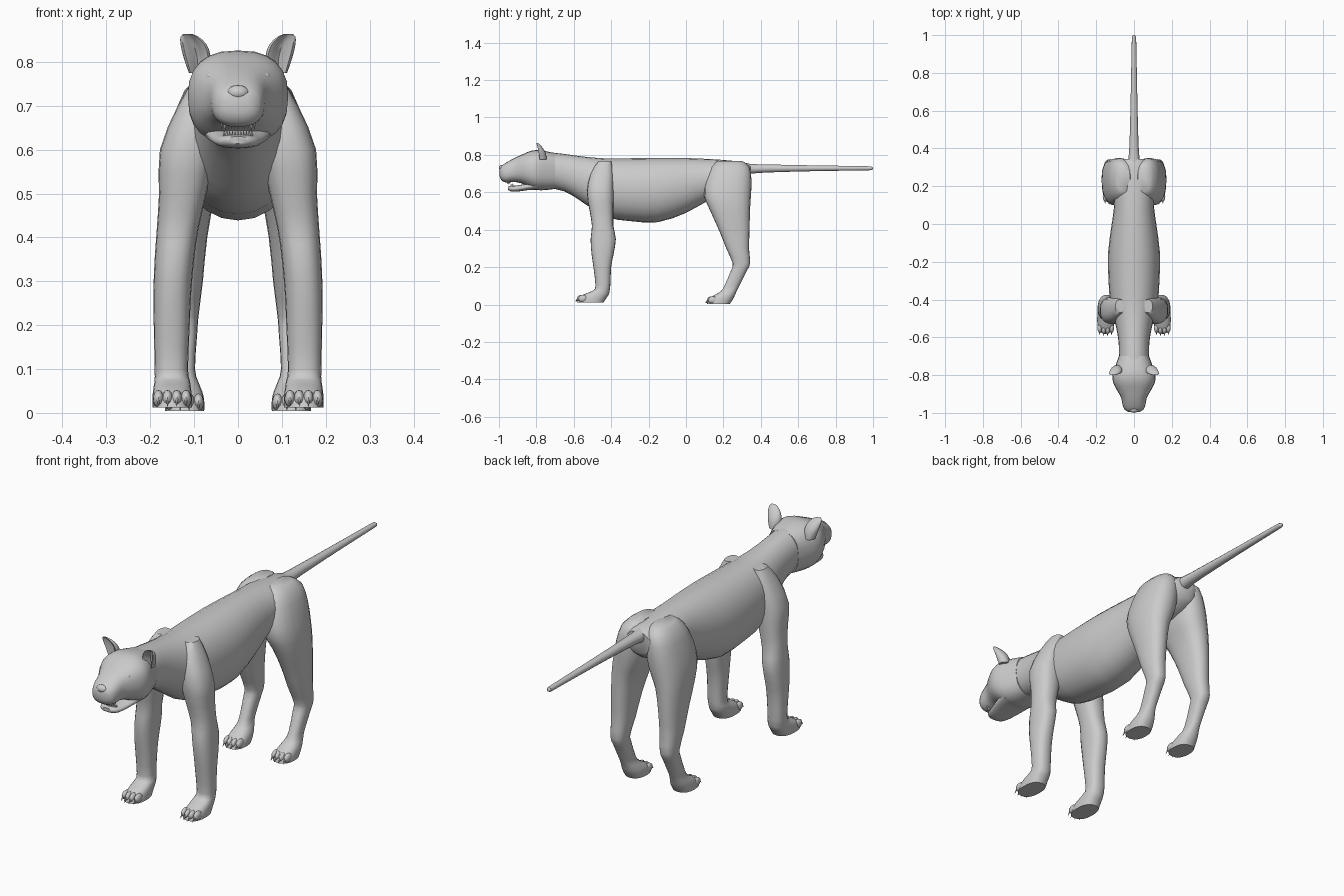
import bpy, bmesh
from math import sin, cos, pi
from mathutils import Vector, Matrix


def catmull(rows, steps):
    """Smoothly interpolate extra rows between the given ones."""
    out = []
    for i in range(len(rows) - 1):
        p0, p1 = rows[max(i - 1, 0)], rows[i]
        p2, p3 = rows[i + 1], rows[min(i + 2, len(rows) - 1)]
        for s in range(steps):
            t = s / steps
            out.append([0.5 * (2 * b + (c - a) * t + (2 * a - 5 * b + 4 * c - d) * t * t
                               + (3 * b - a - 3 * c + d) * t ** 3)
                        for a, b, c, d in zip(p0, p1, p2, p3)])
    return out + [list(rows[-1])]


def finish(name, bm, mirror=False):
    bmesh.ops.recalc_face_normals(bm, faces=bm.faces[:])
    me = bpy.data.meshes.new(name)
    bm.to_mesh(me)
    bm.free()
    ob = bpy.data.objects.new(name, me)
    bpy.context.collection.objects.link(ob)
    if mirror:
        mod = ob.modifiers.new("mirror", 'MIRROR')
        mod.use_clip = False
        mod.use_mirror_merge = False
    bpy.ops.object.select_all(action='DESELECT')
    ob.select_set(True)
    bpy.context.view_layer.objects.active = ob
    bpy.ops.object.shade_smooth_by_angle(angle=0.9)
    return ob


def loft(name, rows, axis, n=2.0, seg=20, steps=2, mirror=False, dent=0.0):
    """Rows are (position, x0, x1, b0, b1); b is y for axis Z and z for axis Y."""
    bm = bmesh.new()
    rings = []
    for t, x0, x1, b0, b1 in catmull(rows, steps):
        ring = []
        for k in range(seg):
            a = 2 * pi * k / seg
            c, s = cos(a), sin(a)
            u = abs(c) ** (2 / n) * (1 if c > 0 else -1)
            v = abs(s) ** (2 / n) * (1 if s > 0 else -1)
            if s < 0:
                v *= 1 - dent * s ** 4
            x = (x0 + x1) / 2 + u * (x1 - x0) / 2
            b = (b0 + b1) / 2 + v * (b1 - b0) / 2
            ring.append(bm.verts.new((x, b, t) if axis == 'Z' else (x, t, b)))
        rings.append(ring)
    for r, q in zip(rings, rings[1:]):
        for k in range(seg):
            j = (k + 1) % seg
            bm.faces.new((r[k], r[j], q[j], q[k]))
    bm.faces.new(rings[0])
    bm.faces.new(rings[-1])
    return finish(name, bm, mirror)


def sym(rows):
    """(y, top, bottom, half width) to symmetric loft rows."""
    return [(y, -w, w, lo, hi) for y, hi, lo, w in rows]


def ball(bm, centre, size):
    m = Matrix.Translation(centre) @ Matrix.Diagonal((*size, 1))
    bmesh.ops.create_uvsphere(bm, u_segments=12, v_segments=8, radius=1, matrix=m)


def spike(bm, base, tip, r):
    base, tip = Vector(base), Vector(tip)
    d = tip - base
    m = Matrix.Translation((base + tip) / 2) @ d.to_track_quat('Z', 'Y').to_matrix().to_4x4()
    bmesh.ops.create_cone(bm, cap_ends=True, segments=6, radius1=r, radius2=0.0005,
                          depth=d.length, matrix=m)


# Torso and neck
loft("torso", sym([
    (-0.74, .815, .625, .08), (-0.65, .805, .605, .08), (-0.58, .795, .565, .088),
    (-0.5, .786, .51, .105), (-0.42, .781, .465, .125), (-0.3, .782, .446, .135),
    (-0.15, .784, .44, .137), (0.0, .783, .49, .118), (0.1, .779, .545, .105),
    (0.2, .773, .58, .105), (0.3, .762, .61, .09), (0.345, .748, .65, .06)]), 'Y', n=2.1, seg=24)

# Skull and muzzle
loft("head", sym([
    (-0.70, .808, .618, .08), (-0.75, .82, .612, .098), (-0.80, .826, .612, .114),
    (-0.84, .818, .628, .110), (-0.88, .80, .648, .090), (-0.92, .782, .655, .068),
    (-0.96, .76, .652, .060), (-0.985, .742, .662, .048), (-0.996, .725, .685, .026)]),
    'Y', n=2.5, seg=24)

# Lower jaw, hanging slightly open
loft("lower_jaw", sym([
    (-0.79, .67, .614, .08), (-0.85, .648, .611, .068), (-0.90, .637, .604, .055),
    (-0.935, .634, .604, .042), (-0.952, .630, .614, .022)]), 'Y', n=2.4)

# Nose pad
bm = bmesh.new()
ball(bm, (0, -0.982, .73), (.026, .018, .017))
finish("nose", bm)

# Eyes
bm = bmesh.new()
ball(bm, (.06, -0.888, .766), (.014, .012, .011))
finish("eye", bm, mirror=True)

# Teeth: two curved rows with four longer canines
bm = bmesh.new()
for i in range(-5, 6):
    x = i * .0075
    y = -0.955 + 9 * x * x
    size = 1.5 if abs(i) == 4 else 1
    spike(bm, (x, y, .663), (x, y, .657 - .011 * size), .004 * size)
    spike(bm, (x * .85, y + .02, .628), (x * .85, y + .018, .635 + .008 * size), .0035 * size)
finish("teeth", bm)

# Cupped ears
loft("ear", [
    (.775, .07, .112, -.795, -.745), (.81, .062, .124, -.80, -.75),
    (.84, .072, .131, -.802, -.768), (.857, .09, .131, -.803, -.784),
    (.864, .106, .124, -.803, -.793)], 'Z', mirror=True, dent=1.4)

# Front legs, shoulder down to paw
loft("front_leg", [
    (.765, .05, .098, -.47, -.40), (.70, .04, .137, -.51, -.388),
    (.60, .05, .178, -.53, -.387), (.50, .072, .180, -.515, -.388),
    (.42, .09, .185, -.503, -.388), (.35, .10, .190, -.51, -.375),
    (.27, .107, .193, -.505, -.387), (.20, .11, .192, -.495, -.40),
    (.10, .114, .190, -.484, -.405), (.075, .11, .190, -.497, -.408),
    (.055, .107, .193, -.545, -.412), (.035, .105, .195, -.573, -.425),
    (.012, .105, .195, -.582, -.44)], 'Z', n=2.4, mirror=True)

# Hind legs, hip down to paw with a bent hock
loft("hind_leg", [
    (.768, .02, .085, .17, .30), (.735, .005, .122, .135, .34),
    (.66, .004, .150, .105, .35), (.58, .015, .168, .097, .347),
    (.50, .05, .172, .13, .342), (.40, .07, .168, .175, .34),
    (.30, .08, .165, .215, .337), (.22, .09, .160, .25, .343),
    (.18, .093, .157, .24, .325), (.10, .098, .152, .205, .285),
    (.07, .09, .157, .185, .27), (.05, .082, .163, .15, .262),
    (.03, .077, .166, .122, .252), (.004, .077, .166, .112, .235)], 'Z', n=2.4, mirror=True)

# Toes and claws on all four paws
for name, cx, y, z in (("front", .15, -.56, .012), ("hind", .1215, .135, .004)):
    toes, claws = bmesh.new(), bmesh.new()
    for i in (-1.5, -.5, .5, 1.5):
        x, yy = cx + i * .021, y + .006 * abs(i)
        ball(toes, (x, yy, z + .02), (.0125, .026, .02))
        spike(claws, (x, yy - .018, z + .022), (x, yy - .037, z + .003), .005)
    finish(name + "_toes", toes, mirror=True)
    finish(name + "_claws", claws, mirror=True)

# Tail
loft("tail", sym([
    (0.28, .762, .685, .04), (0.35, .752, .699, .029), (0.45, .749, .706, .023),
    (0.70, .744, .713, .017), (0.96, .740, .717, .012), (0.99, .737, .719, .010),
    (1.0, .732, .724, .004)]), 'Y', seg=14)
